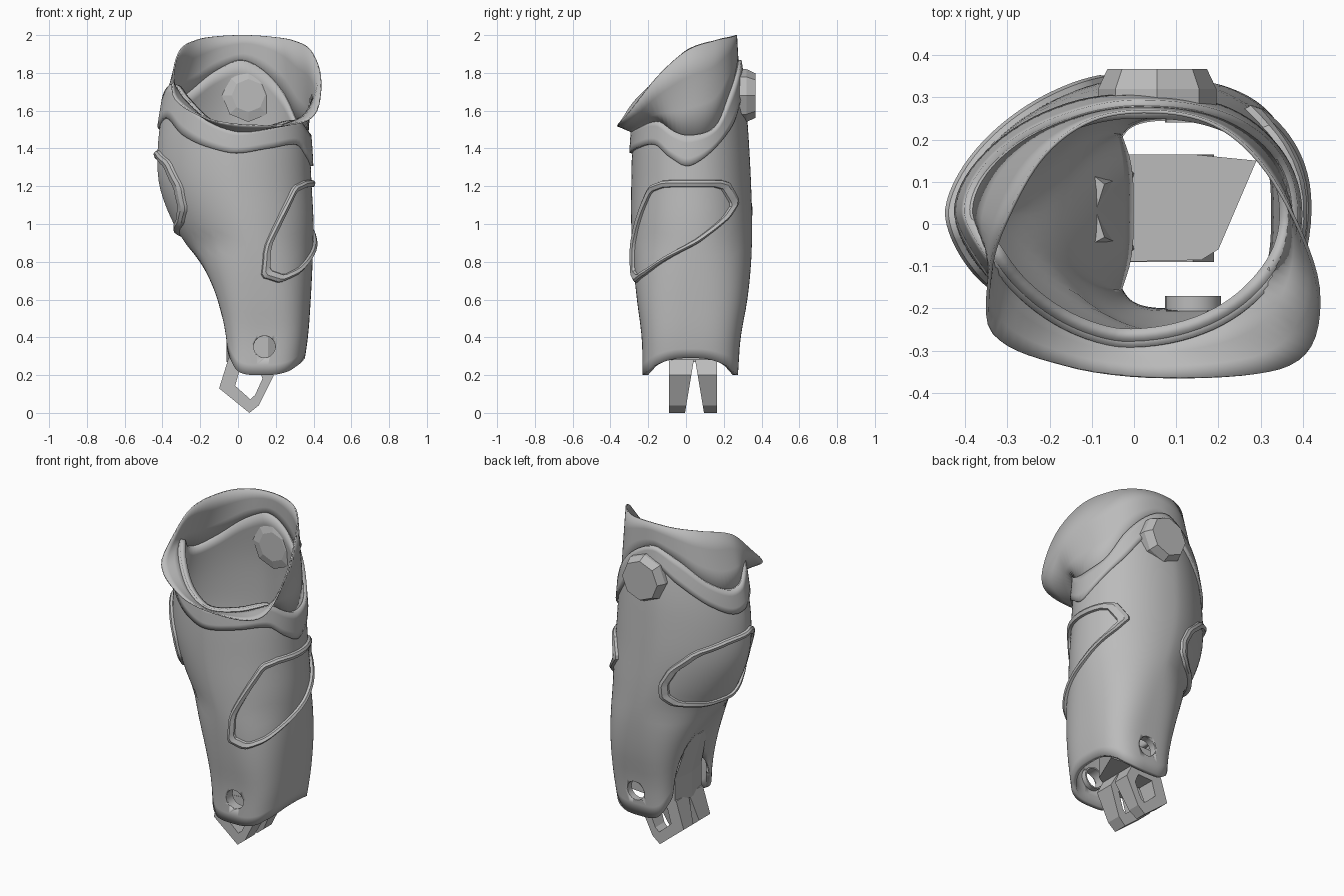
import bpy, math
from mathutils import Vector

if "Cube" in bpy.data.objects:
    bpy.data.objects.remove(bpy.data.objects["Cube"])

grey = bpy.data.materials.new("plain grey")
grey.use_nodes = True
grey.diffuse_color = (0.5, 0.5, 0.5, 1)
grey.node_tree.nodes["Principled BSDF"].inputs["Base Color"].default_value = (0.5, 0.5, 0.5, 1)


def curve(keys, vals, t):
    """Smooth interpolation through key values."""
    t = min(max(t, keys[0]), keys[-1])
    n = len(keys)
    i = max(k for k in range(n - 1) if keys[k] <= t)

    def slope(k):
        a, b = max(k - 1, 0), min(k + 1, n - 1)
        return (vals[b] - vals[a]) / (keys[b] - keys[a])
    h = keys[i + 1] - keys[i]
    s = (t - keys[i]) / h
    return ((1 + 2 * s) * (1 - s) ** 2 * vals[i] + s * (1 - s) ** 2 * h * slope(i)
            + s * s * (3 - 2 * s) * vals[i + 1] + s * s * (s - 1) * h * slope(i + 1))


def around(table, deg):
    """Value of a periodic angle table."""
    keys = sorted(table)
    wide = [k + turn for turn in (-360, 0, 360) for k in keys]
    return curve(wide, [table[k % 360] for k in wide], deg % 360)


def finish(obj, angle=35):
    obj.data.materials.clear()
    obj.data.materials.append(grey)
    bpy.ops.object.select_all(action='DESELECT')
    obj.select_set(True)
    bpy.context.view_layer.objects.active = obj
    bpy.ops.object.shade_smooth_by_angle(angle=math.radians(angle))
    return obj


def loft(name, rows, wrap=False, caps=False, angle=35):
    """Skin closed rings of points."""
    n, m = len(rows[0]), len(rows)
    faces = []
    for r in range(m if wrap else m - 1):
        q = (r + 1) % m
        for i in range(n):
            j = (i + 1) % n
            faces.append((r * n + i, r * n + j, q * n + j, q * n + i))
    if caps:
        faces += [tuple(reversed(range(n))), tuple(range((m - 1) * n, m * n))]
    mesh = bpy.data.meshes.new(name)
    mesh.from_pydata([tuple(p) for row in rows for p in row], [], faces)
    obj = bpy.data.objects.new(name, mesh)
    bpy.context.collection.objects.link(obj)
    return finish(obj, angle)


def thicken(obj, depth):
    mod = obj.modifiers.new("wall", 'SOLIDIFY')
    mod.thickness = depth
    mod.offset = -1
    return obj


# Body profile by height: right, left, front and back limits
HEIGHT = [0.2, 0.4, 0.6, 0.8, 1.0, 1.2, 1.4, 1.6, 1.87]
XMIN = [-0.07, -0.08, -0.13, -0.22, -0.34, -0.415, -0.425, -0.4, -0.35]
XMAX = [0.34, 0.37, 0.385, 0.395, 0.4, 0.39, 0.38, 0.365, 0.36]
YMIN = [-0.23, -0.235, -0.26, -0.28, -0.29, -0.29, -0.285, -0.27, -0.25]
YMAX = [0.275, 0.29, 0.325, 0.345, 0.35, 0.345, 0.335, 0.32, 0.28]


def skin(deg, z, out=0.0):
    """Point on the body surface; the right flank is pointed above and folds inward below."""
    x0, x1, y0, y1 = (curve(HEIGHT, v, z) for v in (XMIN, XMAX, YMIN, YMAX))
    c, s = math.cos(math.radians(deg)), math.sin(math.radians(deg))
    low = max(0, min(1, (0.9 - z) / 0.5))
    p = 2 / (2.1 + 0.9 * low if c > 0 else 1.65 + 2.4 * low)
    x = (x0 + x1) / 2 + ((x1 - x0) / 2 + out) * math.copysign(abs(c) ** p, c)
    y = (y0 + y1) / 2 + ((y1 - y0) / 2 + out) * math.copysign(abs(s) ** p, s)
    fold = max(0, 1 - abs(deg % 360 - 180) / 32)
    return Vector((x + 0.09 * low * fold ** 2 * (3 - 2 * fold), y, z))


# Wavy edges by angle around the body
HEM = {0: 0.29, 40: 0.25, 60: 0.22, 90: 0.2, 115: 0.22, 135: 0.28, 150: 0.34, 165: 0.45, 180: 0.5,
       195: 0.45, 210: 0.34, 225: 0.28, 245: 0.22, 270: 0.2, 300: 0.22, 320: 0.25}
TRIM_LOW = {0: 1.31, 40: 1.5, 65: 1.68, 90: 1.78, 115: 1.68, 140: 1.56, 160: 1.5, 180: 1.52, 205: 1.56,
            225: 1.47, 245: 1.41, 270: 1.375, 295: 1.4, 325: 1.42, 342: 1.35}
TRIM_TOP = {0: 1.47, 25: 1.52, 45: 1.68, 70: 1.82, 90: 1.87, 115: 1.81, 140: 1.69, 160: 1.64,
            180: 1.67, 203: 1.74, 222: 1.67, 245: 1.56, 270: 1.5, 295: 1.52, 325: 1.55, 345: 1.49}
ANGLES = [i * 4 for i in range(90)]


def band(name, low, high, steps, out, depth):
    rows = []
    for k in range(steps + 1):
        f = k / steps
        rows.append([skin(a, around(low, a) * (1 - f) + around(high, a) * f, out) for a in ANGLES])
    return thicken(loft(name, rows), depth)


body = band("body_shell", HEM, TRIM_TOP, 24, 0, 0.03)
band("trim_band", TRIM_LOW, TRIM_TOP, 4, 0.014, 0.03)

# Flared collar
RIM = {0: (0.39, 0, 1.915), 30: (0.3, 0.15, 1.97), 60: (0.19, 0.24, 1.99), 90: (0.05, 0.27, 2),
       120: (-0.1, 0.25, 1.995), 150: (-0.22, 0.16, 1.975), 180: (-0.31, 0, 1.92),
       200: (-0.345, -0.12, 1.8), 220: (-0.335, -0.26, 1.66), 250: (-0.15, -0.34, 1.55),
       270: (0.05, -0.365, 1.52), 300: (0.32, -0.35, 1.53), 320: (0.42, -0.29, 1.6),
       340: (0.44, -0.15, 1.78)}
rim = [Vector([around({k: v[c] for k, v in RIM.items()}, a) for c in range(3)]) for a in ANGLES]
base = [skin(a, around(TRIM_TOP, a) - 0.02, -0.004) for a in ANGLES]
thicken(loft("collar", [[b.lerp(r, f) for b, r in zip(base, rim)] for f in (0, 0.35, 0.7, 1)]), 0.008)


# Raised frames on both flanks, outlined by angle and height
def frame(name, outline):
    for steps in ((0.12, 0.37, 0.63, 0.88), (0, 0.5)):
        outline = [(a[0] * (1 - f) + b[0] * f, a[1] * (1 - f) + b[1] * f)
                   for a, b in zip(outline, outline[1:] + outline[:1]) for f in steps]
    ca = sum(p[0] for p in outline) / len(outline)
    cz = sum(p[1] for p in outline) / len(outline)
    rows = [[skin(ca + (a - ca) * s, cz + (z - cz) * s, out) for a, z in outline]
            for s, out in ((0.85, -0.01), (0.87, 0.014), (0.95, 0.022), (1, 0.014), (1.02, -0.01))]
    loft(name, rows, angle=25)


frame("left_frame", [(272, 0.72), (280, 0.86), (303, 1.07), (318, 1.2), (335, 1.23), (396, 1.23),
                     (410, 1.12), (398, 1.04), (363, 0.89), (315, 0.74), (288, 0.69)])
frame("right_frame", [(104, 1.07), (109, 1.17), (127, 1.29), (155, 1.36), (190, 1.39), (211, 1.33),
                      (222, 1.2), (220, 1.08), (208, 1.0), (185, 0.95), (150, 0.92), (121, 0.94), (108, 0.99)])


def circle(x, y, z, r, n=24):
    return [(x + r * math.cos(i * math.tau / n), y, z - r * math.sin(i * math.tau / n))
            for i in range(n)]


# Pivot holes through the front and back lobes
cutter = loft("pivot_cutter", [circle(0.14, y, 0.35, 0.058) for y in (0.5, -0.5)], caps=True)
cutter.data.flip_normals()
cutter.hide_render = True
cutter.hide_viewport = True
cut = body.modifiers.new("pivot_holes", 'BOOLEAN')
cut.operation = 'DIFFERENCE'
cut.solver = 'EXACT'
cut.object = cutter
for name, y0, y1 in (("front_bushing", -0.225, -0.17), ("back_bushing", 0.24, 0.28)):
    ring = [circle(0.14, y, 0.35, r) for y, r in ((y0, 0.066), (y1, 0.066), (y1, 0.057), (y0, 0.057))]
    loft(name, ring, wrap=True)

# Faceted boss on the back
boss = [circle(0.055, y, 1.68, r, 8) for y, r in ((0.25, 0.088), (0.265, 0.14), (0.32, 0.14), (0.367, 0.118))]
loft("back_boss", boss, caps=True, angle=10)

# Forked joint below the hem
PRONG = [(-0.1, 0.13), (-0.05, 0.29), (0.14, 0.3), (0.19, 0.2), (0.11, 0.04), (0.06, 0)]
INNER = [(0.07 + (x - 0.07) * 0.5, 0.16 + (z - 0.16) * 0.55) for x, z in PRONG]
for name, side, edge in (("front_prong", -1, -0.09), ("back_prong", 1, 0.165)):
    def near(z):
        return 0.045 + side * 0.05 * (1 - z / 0.3)
    rows = [[(x, edge, z) for x, z in PRONG], [(x, near(z), z) for x, z in PRONG],
            [(x, near(z), z) for x, z in INNER], [(x, edge, z) for x, z in INNER]]
    if side < 0:
        rows.reverse()
    loft(name, rows[::-1], wrap=True, angle=10)

# Joint block and knuckle inside the shell
PLATE = [(-0.04, -0.09), (0.16, -0.085), (0.2, -0.06), (0.29, 0.15), (0.14, 0.165), (-0.04, 0.165)]
loft("joint_block", [[(x, y, z) for x, y in PLATE] for z in (0.28, 0.42)], caps=True, angle=10)
KNUCKLE = [(-0.04, -0.09), (0, -0.06), (-0.02, 0.03), (0, 0.12), (-0.04, 0.165), (-0.06, 0.03)]
loft("joint_knuckle", [[(x - dx, 0.035 + (y - 0.035) * w, z) for x, y in KNUCKLE]
                       for z, dx, w in ((0.27, 0, 1), (0.42, 0, 1), (0.68, 0.07, 0.7))],
     caps=True, angle=10)
